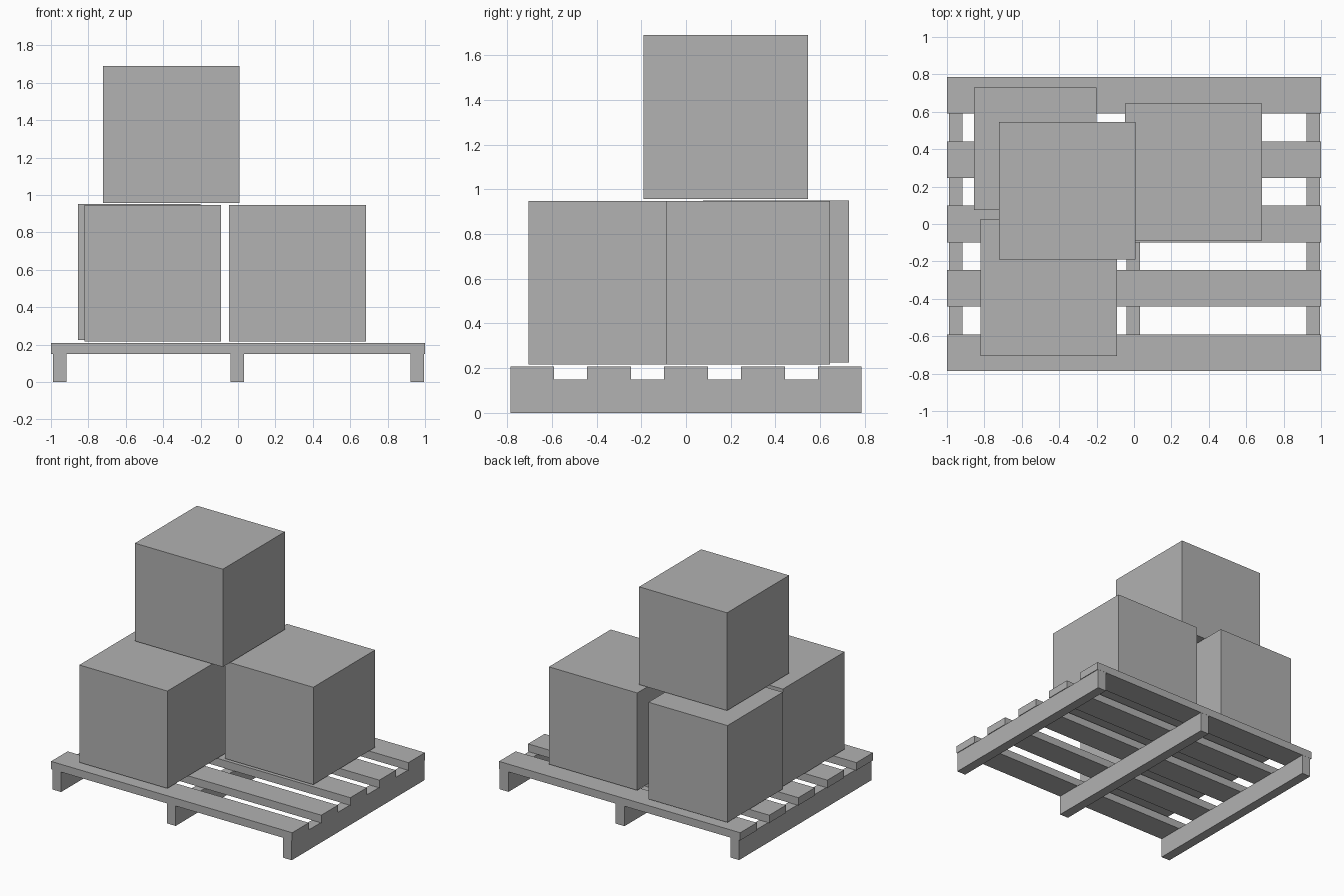
import bpy

cube = bpy.data.objects.get("Cube")
if cube:
    bpy.data.objects.remove(cube, do_unlink=True)

GREY = (0.445, 0.445, 0.445, 1.0)
grey = bpy.data.materials.new("plain grey")
grey.use_nodes = True
grey.diffuse_color = GREY
grey.node_tree.nodes["Principled BSDF"].inputs["Base Color"].default_value = GREY


def block(name, x, y, z):
    """Box spanning the given (low, high) ranges."""
    spans = (x, y, z)
    bpy.ops.mesh.primitive_cube_add(size=1, location=[(a + b) / 2 for a, b in spans])
    obj = bpy.context.object
    obj.name = name
    obj.scale = [b - a for a, b in spans]
    bpy.ops.object.transform_apply(location=False, rotation=False, scale=True)
    obj.data.materials.append(grey)
    return obj


# Pallet: three runners carrying five evenly spaced slats
HALF_DEPTH, RUNNER_TOP, SLAT_TOP = 0.785, 0.15, 0.208
for side, x in (("right", -0.99), ("middle", -0.04), ("left", 0.922)):
    block(f"{side}_runner", (x, x + 0.073), (-HALF_DEPTH, HALF_DEPTH), (0, RUNNER_TOP))
for i in range(5):
    y = (i - 2) * 0.344
    block(f"slat_{i + 1}", (-1, 1), (y - 0.098, y + 0.098), (RUNNER_TOP, SLAT_TOP))

# Crates: three on the pallet and one stacked on top
block("front_crate", (-0.822, -0.092), (-0.705, 0.027), (0.217, 0.947))
block("left_crate", (-0.047, 0.685), (-0.087, 0.645), (0.217, 0.947))
block("back_crate", (-0.855, -0.2), (0.075, 0.73), (0.225, 0.951))
block("top_crate", (-0.722, 0.007), (-0.19, 0.545), (0.957, 1.69))
